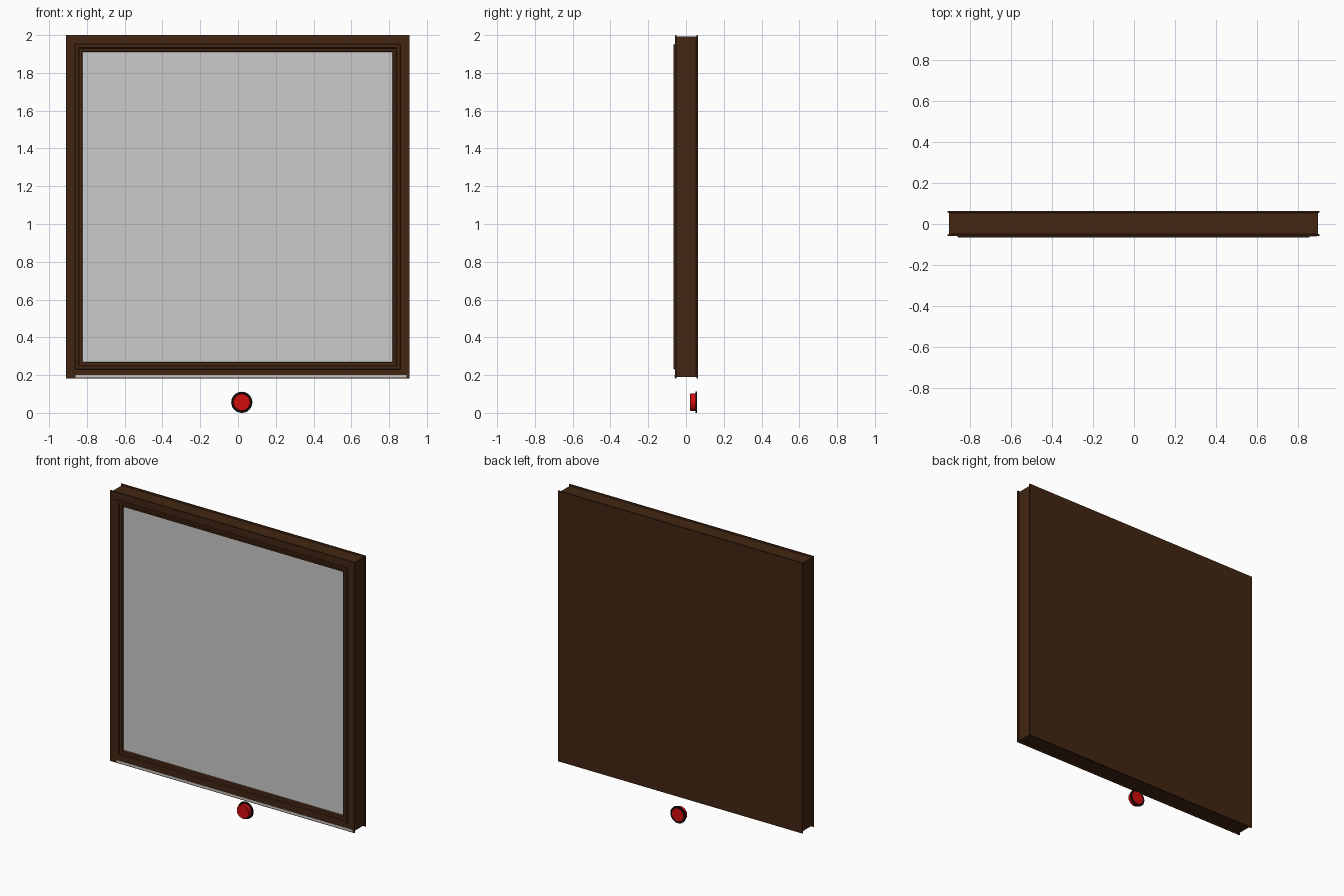
import bpy, bmesh, math
from mathutils import Vector

if "Cube" in bpy.data.objects:
    bpy.data.objects.remove(bpy.data.objects["Cube"])


def material(name, rgb):
    m = bpy.data.materials.new(name)
    m.diffuse_color = (*rgb, 1.0)
    m.use_nodes = True
    m.node_tree.nodes["Principled BSDF"].inputs["Base Color"].default_value = m.diffuse_color
    return m


BROWN = material("dark brown wood", (0.055, 0.019, 0.006))
GREY = material("light grey screen", (0.6, 0.6, 0.6))
RED = material("red", (0.65, 0.004, 0.004))
BLACK = material("black", (0.004, 0.004, 0.004))


def make_object(name, bm, mat):
    bmesh.ops.recalc_face_normals(bm, faces=bm.faces)
    me = bpy.data.meshes.new(name)
    bm.to_mesh(me)
    bm.free()
    me.materials.append(mat)
    ob = bpy.data.objects.new(name, me)
    bpy.context.collection.objects.link(ob)
    return ob


def sweep(name, profile, centre, sides, mat, cap_start=True, cap_end=True):
    """Bridge rings around the y axis; profile is (radius or half width, y)."""
    bm = bmesh.new()
    cx, cz = centre
    k = math.sqrt(2) if sides == 4 else 1.0
    off = math.pi / 4 if sides == 4 else 0.0
    rings = []
    for r, y in profile:
        rings.append([bm.verts.new((cx + r * k * math.cos(off + 2 * math.pi * i / sides), y,
                                    cz + r * k * math.sin(off + 2 * math.pi * i / sides)))
                      for i in range(sides)])
    for a, b in zip(rings, rings[1:]):
        for i in range(sides):
            j = (i + 1) % sides
            bm.faces.new((a[i], a[j], b[j], b[i]))
    if cap_start:
        bm.faces.new(rings[0])
    if cap_end:
        bm.faces.new(rings[-1])
    return make_object(name, bm, mat)


def box(name, lo, hi, mat):
    bm = bmesh.new()
    bmesh.ops.create_cube(bm, size=1)
    lo, hi = Vector(lo), Vector(hi)
    for v in bm.verts:
        v.co = Vector([(lo[i] + hi[i]) / 2 + v.co[i] * (hi[i] - lo[i]) for i in range(3)])
    return make_object(name, bm, mat)


CENTRE = (-0.002, 1.091)

# Cabinet: back panel, recessed sides, front flange and stepped moulding
sweep("frame", [(0.909, 0.064), (0.909, 0.056), (0.901, 0.054), (0.901, -0.049),
                (0.909, -0.051), (0.909, -0.059), (0.862, -0.059), (0.859, -0.065),
                (0.843, -0.065), (0.839, -0.058), (0.823, -0.056), (0.820, -0.038)],
      CENTRE, 4, BROWN, cap_end=False)

# Flat screen panel inside the moulding
sweep("screen", [(0.822, -0.036), (0.822, -0.040)], CENTRE, 4, GREY)

# Light strip along the lower front edge
box("lower_strip", (-0.86, -0.0605, 0.187), (0.893, -0.0585, 0.201), GREY)

# Round button below the frame: dark rim disc and red cap
BUTTON = (0.02, 0.056)
rim = sweep("button_rim", [(0.056, 0.058), (0.056, 0.050)], BUTTON, 32, BLACK)
cap = sweep("button_cap", [(0.043, 0.0595), (0.046, 0.057), (0.046, 0.024), (0.043, 0.021)],
            BUTTON, 32, RED)

for ob in (rim, cap):
    bpy.ops.object.select_all(action='DESELECT')
    ob.select_set(True)
    bpy.context.view_layer.objects.active = ob
    bpy.ops.object.shade_smooth_by_angle(angle=math.radians(35))
